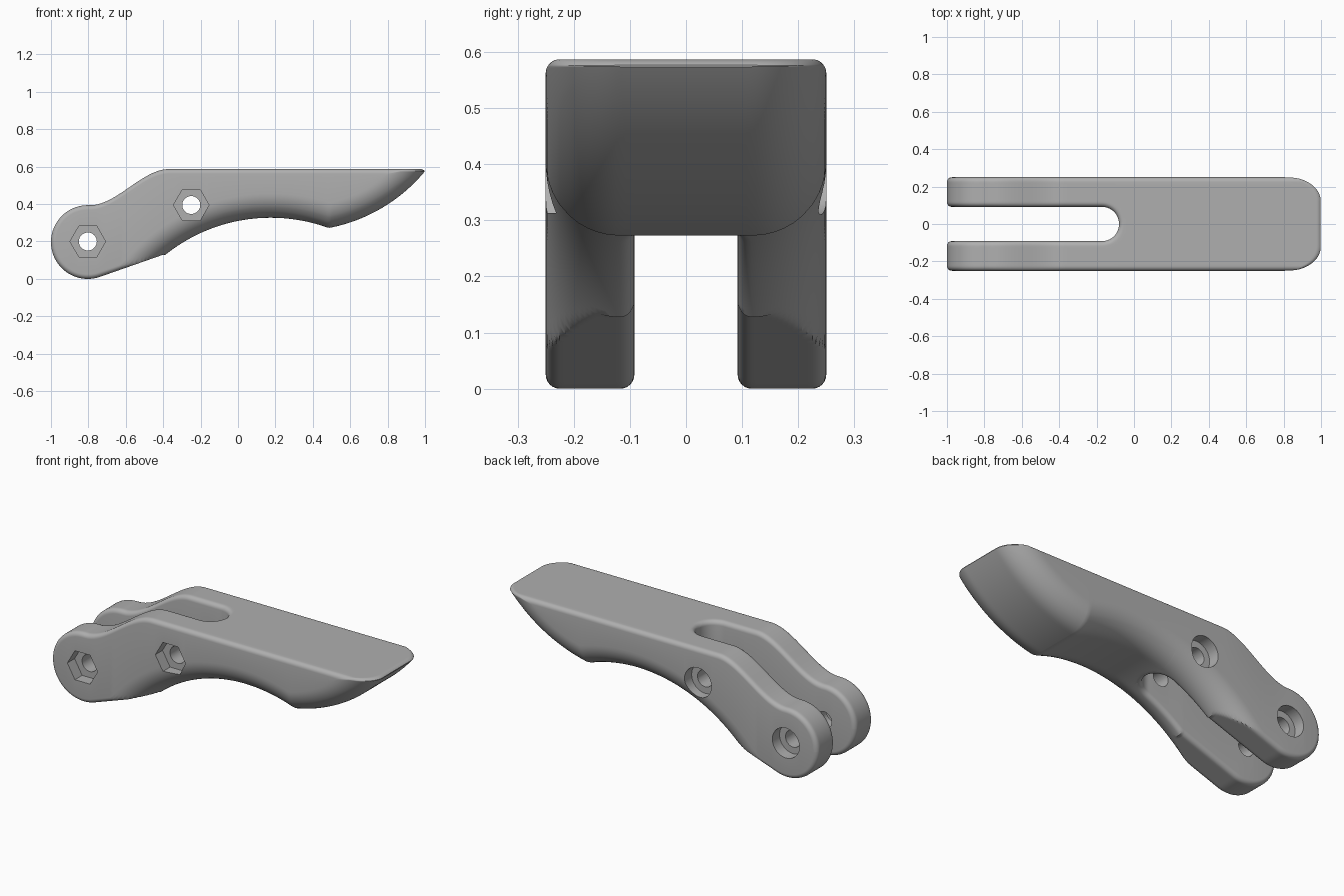
import bpy, bmesh
from math import sqrt, sin, cos, pi, hypot

cube = bpy.data.objects.get("Cube")
if cube:
    bpy.data.objects.remove(cube)

HALF = 0.25                      # half width of the lever
SMALL, BIG, NOSE = 0.025, 0.13, 0.04   # fillet radii
CX, CZ, CR = -0.803, 0.197, 0.197      # round pivot end
SLOT_X, SLOT_R = -0.172, 0.092         # slot end centre and half width
SLOT_END = SLOT_X + SLOT_R
PIVOTS = [(-0.803, 0.2), (-0.25, 0.395)]


def root(v):
    return sqrt(max(v, 0.0))


def fillet(d, r):
    """Inset of a round edge of radius r at distance d from the edge."""
    u = max(0.0, r - max(d, 0.0))
    return r - root(r * r - u * u)


def insets(x, y):
    d_slot = hypot(max(x - SLOT_X, 0), y) - SLOT_R if x < SLOT_END + SMALL else 1
    inner = fillet(d_slot, SMALL)
    return max(inner, fillet(HALF - y, SMALL)), max(inner, fillet(HALF - y, BIG))


def bottom(x, y):
    small, big = insets(x, y)
    z = -1.0
    # pivot arm
    if x < -0.738:
        z = CZ - root((CR - small) ** 2 - (x - CX) ** 2)
    elif x < -0.39:
        z = 0.011 + 0.35 * (x + 0.738) + small * 1.06
    # hollow of the grip
    arc = (0.9 + big) ** 2 - (x - 0.175) ** 2
    if arc > 0:
        z = max(z, -0.573 + sqrt(arc))
    # rising underside of the tip
    if x > 0.322:
        z = max(z, 1.137 - root((0.88 - big) ** 2 - (x - 0.322) ** 2))
    return z


def top(x, y):
    small = insets(x, y)[0]
    if x < CX:
        return CZ + root((CR - small) ** 2 - (x - CX) ** 2)
    t = min(max((x + 0.79) / 0.42, 0), 1)
    z = 0.394 + 0.193 * t * t * (3 - 2 * t)
    if x > 0.6:
        small = max(small, fillet(z - bottom(x, y), NOSE))
    return z - small


def edge(solid, a, b):
    """Last solid position going from a to b."""
    if solid(b):
        return b
    for _ in range(40):
        m = (a + b) / 2
        a, b = (m, b) if solid(m) else (a, m)
    return a


def section(x):
    def solid(y):
        return top(x, y) - bottom(x, y) > 0.002
    y0 = 0.0
    if x < SLOT_X:
        y0 = SLOT_R
    elif x < SLOT_END:
        y0 = root(SLOT_R ** 2 - (x - SLOT_X) ** 2)
    mid = 0.17 if x < SLOT_END - 0.01 else y0
    y1 = edge(solid, mid, HALF)
    if x < SLOT_X:
        y0 = edge(solid, mid, y0)
    # samples gather near both edges
    e = min(SMALL, (y1 - y0) / 4)
    near = [e * (1 - cos(pi / 2 * k / 6)) for k in range(7)]
    n = 12
    ys = [y0 + d for d in near]
    ys += [y0 + e + (y1 - y0 - 2 * e) * k / n for k in range(1, n)]
    ys += [y1 - d for d in reversed(near)]
    return [(x, y, bottom(x, y)) for y in ys] + [(x, y, top(x, y)) for y in reversed(ys)]


def span(a, b, n):
    return [a + (b - a) * k / n for k in range(n)]


# stations along the length
tip = edge(lambda x: top(x, 0) - bottom(x, 0) > 0.003, 0.9, 1.0)
xs = [CX - CR * cos(pi / 2 * k / 26) for k in range(1, 26)]
xs += span(CX, -0.39, 42) + span(-0.39, SLOT_X, 20)
xs += [SLOT_X + SLOT_R * sin(pi / 2 * k / 14) for k in range(15)]
xs += [SLOT_END + SMALL * (1 - cos(pi / 2 * k / 6)) for k in range(1, 6)]
xs += span(SLOT_END + SMALL, 0.49, 40) + span(0.49, 0.88, 32)
xs += [0.88 + (tip - 0.88) * sin(pi / 2 * k / 24) for k in range(25)]
xs[0] = -0.9996

# half body lofted through the sections
bm = bmesh.new()
rings = [[bm.verts.new(p) for p in section(x)] for x in xs]
n = len(rings[0])
for a, b in zip(rings, rings[1:]):
    for i in range(n):
        j = (i + 1) % n
        quad = (a[i], a[j], b[j], b[i])
        if any(v.co.y > 1e-6 for v in quad):
            bm.faces.new(quad)
bm.faces.new(rings[0])
bm.faces.new(rings[-1])
# other half
geom = bm.verts[:] + bm.edges[:] + bm.faces[:]
copy = bmesh.ops.duplicate(bm, geom=geom)["geom"]
for v in copy:
    if isinstance(v, bmesh.types.BMVert):
        v.co.y *= -1
bmesh.ops.remove_doubles(bm, verts=[v for v in bm.verts if abs(v.co.y) < 1e-6], dist=1e-5)
bmesh.ops.recalc_face_normals(bm, faces=bm.faces[:])


def make_object(name, bm):
    mesh = bpy.data.meshes.new(name)
    bm.to_mesh(mesh)
    bm.free()
    obj = bpy.data.objects.new(name, mesh)
    bpy.context.collection.objects.link(obj)
    return obj


lever = make_object("lever_body", bm)

grey = bpy.data.materials.new("plain_grey")
grey.use_nodes = True
colour = (0.43, 0.43, 0.43, 1)
grey.diffuse_color = colour
grey.node_tree.nodes["Principled BSDF"].inputs["Base Color"].default_value = colour
lever.data.materials.append(grey)


def drill(name, sides, radius, y0, y1):
    """Cut a straight prism through y at each pivot."""
    bm = bmesh.new()
    for px, pz in PIVOTS:
        ends = []
        for y in (y0, y1):
            ends.append([bm.verts.new((px + radius * cos(2 * pi * k / sides), y,
                                       pz + radius * sin(2 * pi * k / sides)))
                         for k in range(sides)])
            bm.faces.new(ends[-1])
        for k in range(sides):
            j = (k + 1) % sides
            bm.faces.new((ends[0][k], ends[0][j], ends[1][j], ends[1][k]))
    bmesh.ops.recalc_face_normals(bm, faces=bm.faces[:])
    cutter = make_object(name, bm)
    cutter.hide_render = True
    cutter.data.materials.append(grey)
    mod = lever.modifiers.new(name, "BOOLEAN")
    mod.operation = "DIFFERENCE"
    mod.solver = "EXACT"
    mod.object = cutter
    bpy.ops.object.modifier_apply(modifier=name)
    bpy.data.objects.remove(cutter)


bpy.ops.object.select_all(action="DESELECT")
lever.select_set(True)
bpy.context.view_layer.objects.active = lever
drill("bolt_hole", 40, 0.048, -0.4, 0.4)
drill("nut_pocket", 6, 0.095, -0.4, -0.185)
drill("bolt_head_pocket", 40, 0.085, 0.185, 0.4)
bpy.ops.object.shade_smooth_by_angle(angle=pi / 6)
